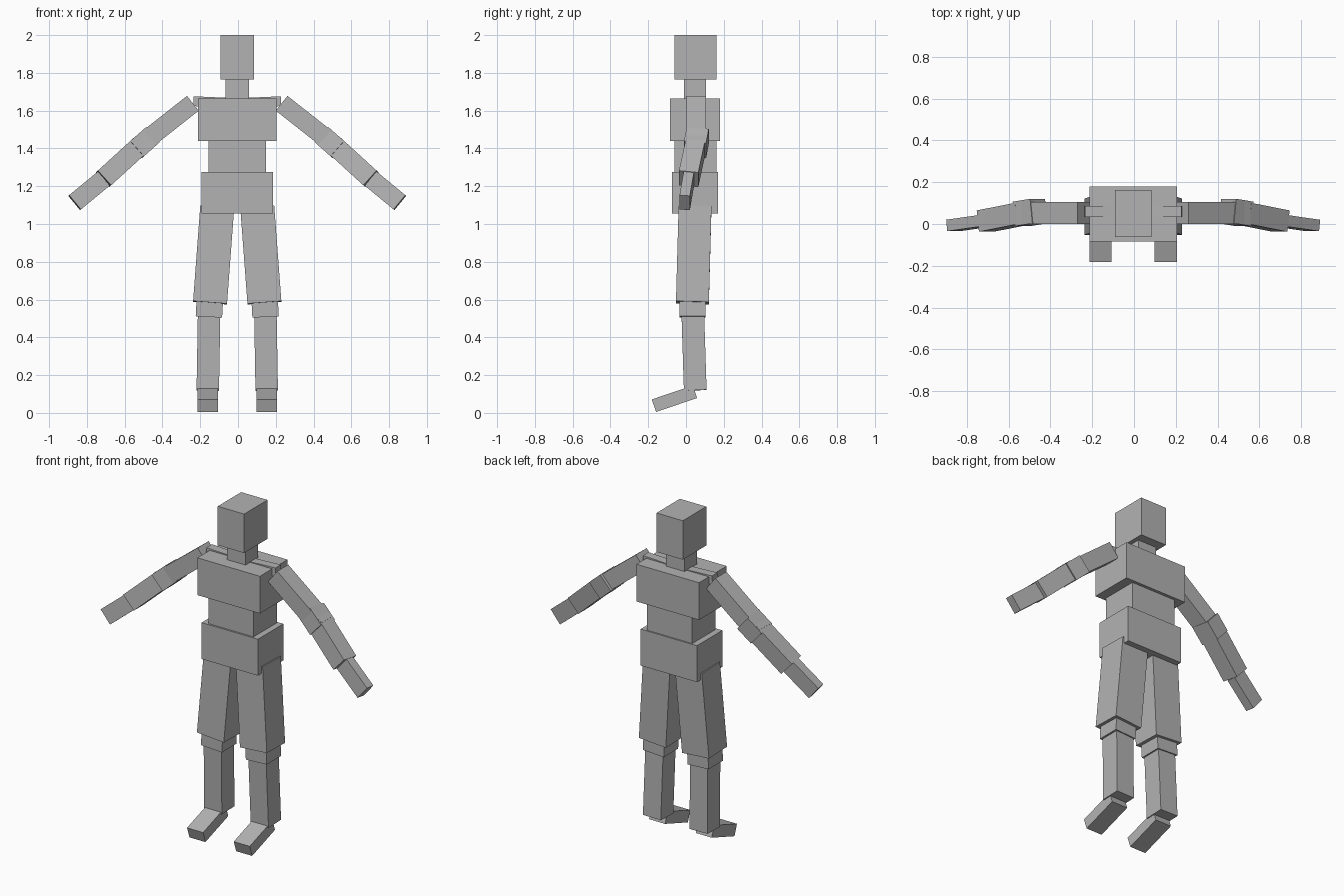
import bpy
from mathutils import Vector, Matrix

if "Cube" in bpy.data.objects:
    bpy.data.objects.remove(bpy.data.objects["Cube"])

grey = bpy.data.materials.new("mid grey")
grey.diffuse_color = (0.45, 0.45, 0.45, 1)
grey.use_nodes = True
grey.node_tree.nodes["Principled BSDF"].inputs["Base Color"].default_value = grey.diffuse_color

CX = -0.004  # body centre line


def bar(name, start, end, width, depth):
    """Box running from start to end; width lies across x/z, depth along y."""
    a, b = Vector(start), Vector(end)
    axis = (b - a).normalized()
    across = Vector((0, 1, 0)).cross(axis).normalized()
    deep = axis.cross(across)
    rot = Matrix((across, deep, axis)).transposed().to_4x4()
    bpy.ops.mesh.primitive_cube_add(size=1)
    ob = bpy.context.object
    ob.name = name
    ob.data.transform(Matrix.Translation((a + b) / 2) @ rot
                      @ Matrix.Diagonal((width, depth, (b - a).length, 1)))
    ob.data.materials.append(grey)
    return ob


# Head and trunk: name, bottom, top, width, front y, back y
for name, z0, z1, w, y0, y1 in [
    ("head", 1.765, 2.0, 0.176, -0.062, 0.162),
    ("neck", 1.665, 1.765, 0.124, -0.01, 0.107),
    ("chest", 1.44, 1.665, 0.418, -0.084, 0.18),
    ("waist", 1.27, 1.44, 0.302, -0.062, 0.162),
    ("hips", 1.055, 1.275, 0.376, -0.073, 0.17),
]:
    y = (y0 + y1) / 2
    bar(name, (CX, y, z0), (CX, y, z1), w, y1 - y0)

# Limbs: name, start, end, width, depth (x measured from the centre line)
limbs = [
    ("shoulder", (0.025, 0.06, 1.641), (0.232, 0.06, 1.65), 0.052, 0.053),
    ("upper_arm", (0.235, 0.053, 1.639), (0.531, 0.053, 1.406), 0.1, 0.105),
    ("elbow", (0.452, 0.062, 1.468), (0.535, 0.048, 1.394), 0.108, 0.118),
    ("forearm", (0.525, 0.05, 1.406), (0.708, 0.014, 1.239), 0.105, 0.103),
    ("hand", (0.708, 0.015, 1.239), (0.861, -0.007, 1.113), 0.098, 0.055),
    ("thigh", (0.106, 0.048, 1.09), (0.144, 0.034, 0.583), 0.18, 0.174),
    ("knee", (0.144, 0.035, 0.62), (0.15, 0.035, 0.508), 0.14, 0.138),
    ("shin", (0.149, 0.036, 0.53), (0.156, 0.049, 0.12), 0.119, 0.12),
    ("foot", (0.156, 0.048, 0.112), (0.156, -0.17, 0.038), 0.07, 0.107),
]
for side, s in (("left", 1), ("right", -1)):
    for name, a, b, w, d in limbs:
        if name == "foot":  # for a bar along y, width is sideways and depth is upright
            ob = bar(side + "_foot", (0, 0, -0.115), (0, 0, 0.115), d, w)
            axis = (Vector(b) - Vector(a)).normalized()
            right = Vector((1, 0, 0))
            rot = Matrix((right, axis.cross(right), axis)).transposed().to_4x4()
            mid = (Vector(a) + Vector(b)) / 2
            mid.x = CX + s * mid.x
            ob.data.transform(Matrix.Translation(mid) @ rot)
        else:
            bar(side + "_" + name, (CX + s * a[0], *a[1:]), (CX + s * b[0], *b[1:]), w, d)
